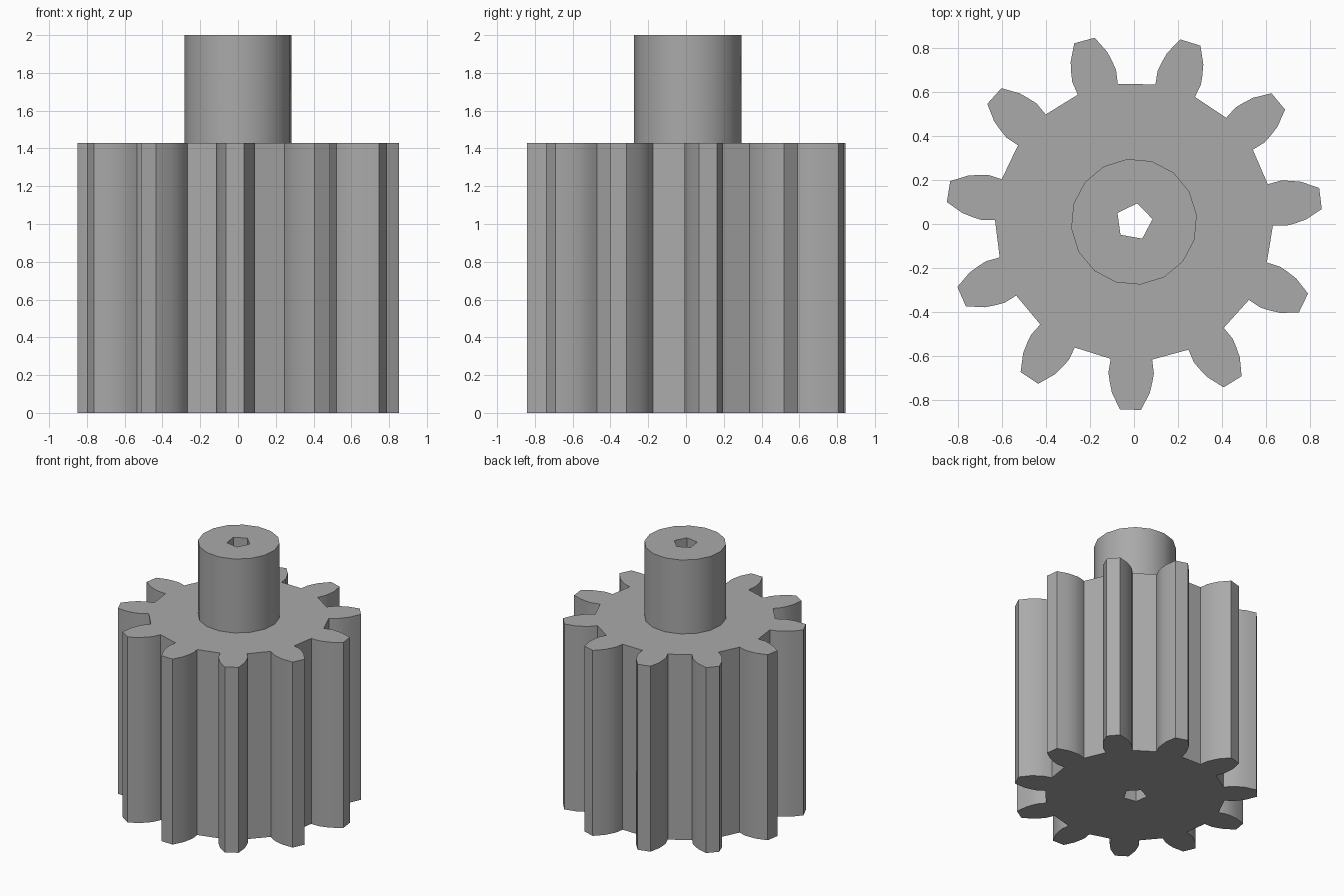
import bpy
import bmesh
from math import cos, sin, pi, radians, tau

if "Cube" in bpy.data.objects:
    bpy.data.objects.remove(bpy.data.objects["Cube"], do_unlink=True)

TEETH = 11
CENTRE_Y = 0.01
GEAR_TOP, SHAFT_TOP = 1.43, 2.0

steel = bpy.data.materials.new("steel_grey")
steel.use_nodes = True
GREY = (0.4, 0.4, 0.4, 1)
steel.diffuse_color = GREY
steel.node_tree.nodes["Principled BSDF"].inputs["Base Color"].default_value = GREY


def polygon(sides, radius, phase):
    return [(radius * cos(phase + tau * i / sides),
             radius * sin(phase + tau * i / sides)) for i in range(sides)]


def gear_outline():
    # one tooth flank as (distance from axis, half width), from root to tip
    flank = [(0.623, 0.094), (0.685, 0.103), (0.725, 0.097),
             (0.775, 0.086), (0.852, 0.048)]
    tooth = [(r, -w) for r, w in flank] + [(r, w) for r, w in reversed(flank)]
    points = []
    for i in range(TEETH):
        a = radians(7.1) + tau * i / TEETH
        points += [(r * cos(a) - w * sin(a), r * sin(a) + w * cos(a))
                   for r, w in tooth]
    return points


def ring(bm, points, z):
    verts = [bm.verts.new((x, y + CENTRE_Y, z)) for x, y in points]
    for a, b in zip(verts, verts[1:] + verts[:1]):
        bm.edges.new((a, b))
    return verts


def wall(bm, low, high):
    n = len(low)
    for i in range(n):
        j = (i + 1) % n
        bm.faces.new((low[i], low[j], high[j], high[i]))


def cap(bm, outer, inner):
    # flat face between an outline and the hole in it
    edges = [bm.edges.get((a, b)) for loop in (outer, inner)
             for a, b in zip(loop, loop[1:] + loop[:1])]
    bmesh.ops.triangle_fill(bm, use_beauty=True, use_dissolve=False, edges=edges)


def finish(bm, name):
    bmesh.ops.recalc_face_normals(bm, faces=bm.faces)
    mesh = bpy.data.meshes.new(name)
    bm.to_mesh(mesh)
    bm.free()
    mesh.materials.append(steel)
    obj = bpy.data.objects.new(name, mesh)
    bpy.context.collection.objects.link(obj)
    bpy.ops.object.select_all(action='DESELECT')
    obj.select_set(True)
    bpy.context.view_layer.objects.active = obj
    bpy.ops.object.shade_smooth_by_angle(angle=radians(30))


teeth = gear_outline()
shaft = polygon(16, 0.286, radians(6))
bore = polygon(5, 0.085, radians(8))

# toothed gear body, with the bore through it
bm = bmesh.new()
outer_low, outer_high = ring(bm, teeth, 0), ring(bm, teeth, GEAR_TOP)
bore_low, bore_high = ring(bm, bore, 0), ring(bm, bore, GEAR_TOP)
seat = ring(bm, shaft, GEAR_TOP)
wall(bm, outer_low, outer_high)
wall(bm, bore_low, bore_high)
cap(bm, outer_low, bore_low)
cap(bm, outer_high, seat)
finish(bm, "gear_body")

# hollow shaft standing on the gear
bm = bmesh.new()
outer_low, outer_high = ring(bm, shaft, GEAR_TOP), ring(bm, shaft, SHAFT_TOP)
bore_low, bore_high = ring(bm, bore, GEAR_TOP), ring(bm, bore, SHAFT_TOP)
wall(bm, outer_low, outer_high)
wall(bm, bore_low, bore_high)
cap(bm, outer_high, bore_high)
finish(bm, "shaft")
